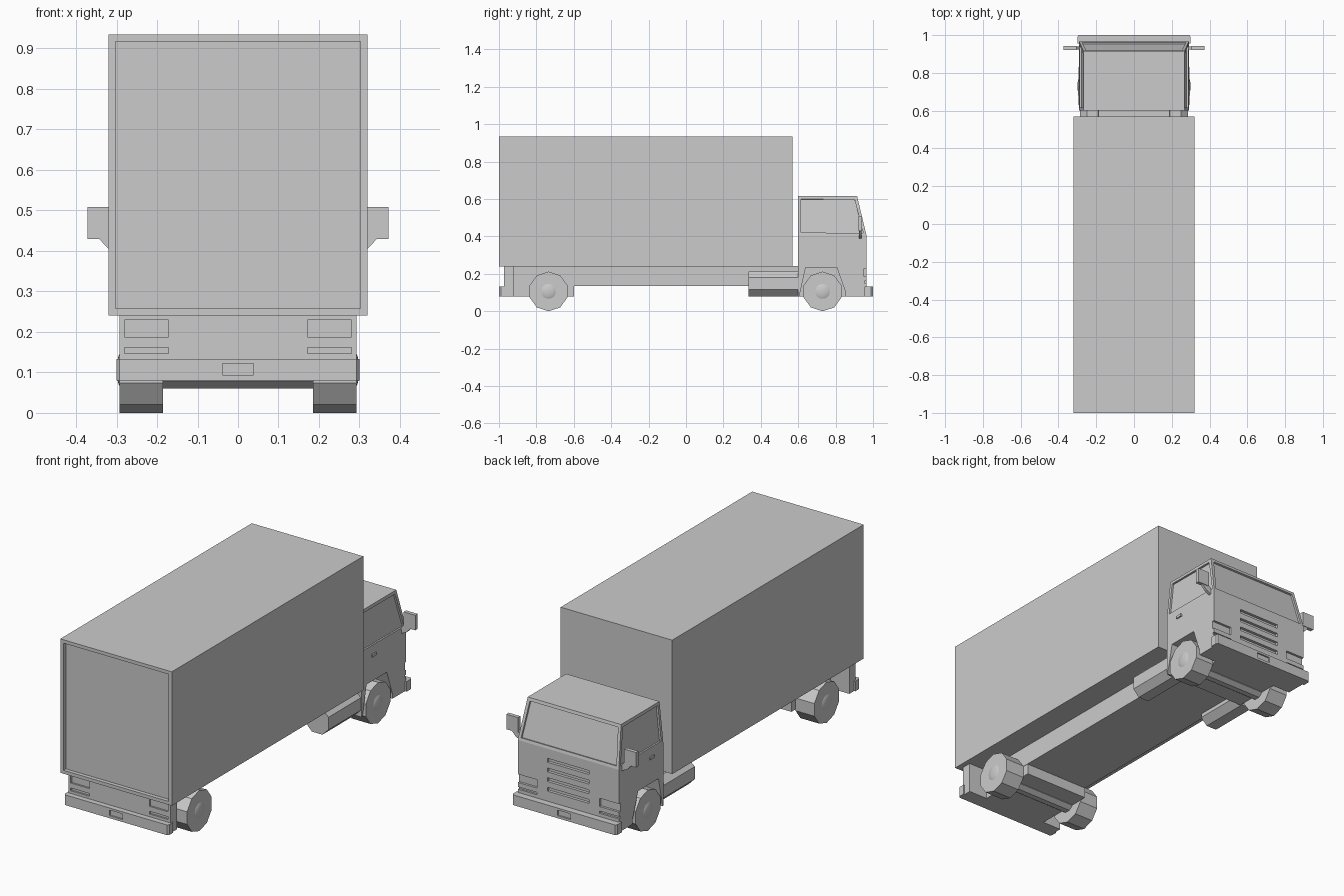
import bpy, bmesh
from math import radians, pi, sin, cos
from mathutils import Matrix, Vector

if "Cube" in bpy.data.objects:
    bpy.data.objects.remove(bpy.data.objects["Cube"])


def finish(name, bm):
    bmesh.ops.recalc_face_normals(bm, faces=bm.faces[:])
    me = bpy.data.meshes.new(name)
    bm.to_mesh(me)
    bm.free()
    ob = bpy.data.objects.new(name, me)
    bpy.context.collection.objects.link(ob)
    return ob


def add_box(bm, x0, x1, y0, y1, z0, z1):
    m = Matrix.Translation(((x0 + x1) / 2, (y0 + y1) / 2, (z0 + z1) / 2)) @ \
        Matrix.Diagonal((x1 - x0, y1 - y0, z1 - z0, 1))
    return bmesh.ops.create_cube(bm, size=1, matrix=m)["verts"]


def boxes(name, *dims):
    bm = bmesh.new()
    for d in dims:
        add_box(bm, *d)
    return finish(name, bm)


def add_prism(bm, pts, offset):
    """Closed 3D outline swept along an offset."""
    a = [bm.verts.new(p) for p in pts]
    b = [bm.verts.new(Vector(p) + Vector(offset)) for p in pts]
    bm.faces.new(a)
    bm.faces.new(b[::-1])
    n = len(pts)
    for i in range(n):
        bm.faces.new((a[i], a[(i + 1) % n], b[(i + 1) % n], b[i]))


def cut(ob, cutter):
    cutter.hide_render = True
    cutter.display_type = 'WIRE'
    mod = ob.modifiers.new("cut", 'BOOLEAN')
    mod.operation = 'DIFFERENCE'
    mod.solver = 'EXACT'
    mod.object = cutter


def mirrored(d):
    return [d, (-d[1], -d[0]) + d[2:]]


def inset(bm, pick, thickness, depth):
    faces = [f for f in bm.faces if pick(f)]
    bmesh.ops.inset_individual(bm, faces=faces, thickness=thickness)
    for f in faces:
        off = f.normal.copy() * -depth
        res = bmesh.ops.extrude_discrete_faces(bm, faces=[f])
        bmesh.ops.translate(bm, verts=res["faces"][0].verts[:], vec=off)


# Cargo box with recessed tail door
bm = bmesh.new()
add_box(bm, -.32, .32, -1, .57, .24, .935)
inset(bm, lambda f: f.normal.y < -.9, .025, .02)
finish("cargo_box", bm)

# Chassis beam and the deeper housings over both axles
boxes("chassis", (-.187, .187, -.95, .9, .135, .242))
boxes("rear_axle_housing", (-.185, .185, -.92, -.6, .08, .2))

# Cab: three tapering levels, recessed windscreen and side windows
bm = bmesh.new()
levels = [(.29, .965, .08), (.29, .965, .405), (.268, .915, .615)]
rings = [[bm.verts.new(p) for p in ((-w, .6, z), (w, .6, z), (w, yf, z), (-w, yf, z))]
         for w, yf, z in levels]
bm.faces.new(rings[0][::-1])
bm.faces.new(rings[-1])
for lo, hi in zip(rings, rings[1:]):
    for i in range(4):
        j = (i + 1) % 4
        bm.faces.new((lo[i], lo[j], hi[j], hi[i]))
bm.normal_update()


def is_window(f):
    c = f.calc_center_median()
    return .45 < c.z < .6 and c.y > .65


inset(bm, is_window, .022, .01)
cab = finish("cab", bm)

# Wheel arch cutters
bm = bmesh.new()
arch = [(.608, .05), (.608, .09), (.64, .235), (.806, .235), (.852, .105), (.852, .05)]
for x, dx in ((.187, .2), (-.187, -.2)):
    add_prism(bm, [(x, y, z) for y, z in arch], (dx, 0, 0))
cut(cab, finish("wheel_arch_cutter", bm))

# Grille slots and wraparound front lamp recesses
slots = [(-.12, .12, .95, 1, z - .01, z + .01) for z in (.345, .295, .245, .195)]
lamps = mirrored((.18, .32, .953, 1, .185, .228)) + mirrored((.18, .32, .955, 1, .15, .162))
cut(cab, boxes("front_recess_cutter", *slots, *lamps))

# Tail panel with lamp recesses
tail = boxes("tail_panel", (-.293, .293, -.972, -.92, .08, .242))
cut(tail, boxes("tail_lamp_cutter", *mirrored((.172, .28, -1, -.963, .187, .23)),
                *mirrored((.172, .28, -1, -.963, .147, .161))))

# Bumpers with bevelled ends, each with a plate recess
for name, s, inner in (("rear_bumper", -1, .96), ("front_bumper", 1, .955)):
    bm = bmesh.new()
    out = [(-.3, inner), (-.3, .99), (-.293, 1), (.293, 1), (.3, .99), (.3, inner)]
    add_prism(bm, [(x, y * s, .08) for x, y in out], (0, 0, .053))
    bumper = finish(name, bm)
    y0, y1 = sorted((.992 * s, 1.05 * s))
    cut(bumper, boxes(name + "_plate_cutter", (-.038, .038, y0, y1, .093, .122)))

# Octagonal side tanks
bm = bmesh.new()
octagon = [(.155, .115), (.19, .08), (.25, .08), (.285, .115),
           (.285, .18), (.25, .212), (.19, .212), (.155, .18)]
for s in (1, -1):
    add_prism(bm, [(x * s, .335, z) for x, z in octagon], (0, .268, 0))
finish("side_tanks", bm)

# Mirrors on angled brackets, and door handles
bm = bmesh.new()
for s in (1, -1):
    add_prism(bm, [(s * .305, .922, .43), (s * .372, .922, .43),
                   (s * .372, .922, .508), (s * .305, .922, .508)], (0, .02, 0))
    add_prism(bm, [(s * .28, .925, .385), (s * .28, .925, .41), (s * .315, .925, .45),
                   (s * .345, .925, .432), (s * .32, .925, .405)], (0, .014, 0))
finish("wing_mirrors", bm)
boxes("door_handles", *mirrored((.285, .297, .68, .715, .362, .376)))

# Ten-sided wheels with smooth hub domes, joined by axles
for label, y in (("rear", -.735), ("front", .73)):
    for side, s in (("right", 1), ("left", -1)):
        bm = bmesh.new()
        ring = [(s * .185, y + .106 * sin(i * pi / 5), .106 - .106 * cos(i * pi / 5))
                for i in range(10)]
        add_prism(bm, ring, (s * .108, 0, 0))
        finish(f"{label}_{side}_wheel", bm)
        bm = bmesh.new()
        bmesh.ops.create_uvsphere(bm, u_segments=16, v_segments=12, radius=1, matrix=(
            Matrix.Translation((s * .284, y, .106)) @ Matrix.Diagonal((.016, .048, .048, 1))))
        hub = finish(f"{label}_{side}_hub", bm)
        hub.data.polygons.foreach_set("use_smooth", [True] * len(hub.data.polygons))
    bm = bmesh.new()
    bmesh.ops.create_cone(bm, cap_ends=True, segments=10, radius1=.048, radius2=.048,
                          depth=.38, matrix=Matrix.Translation((0, y, .106)) @
                          Matrix.Rotation(radians(90), 4, 'Y'))
    finish(label + "_axle", bm)
